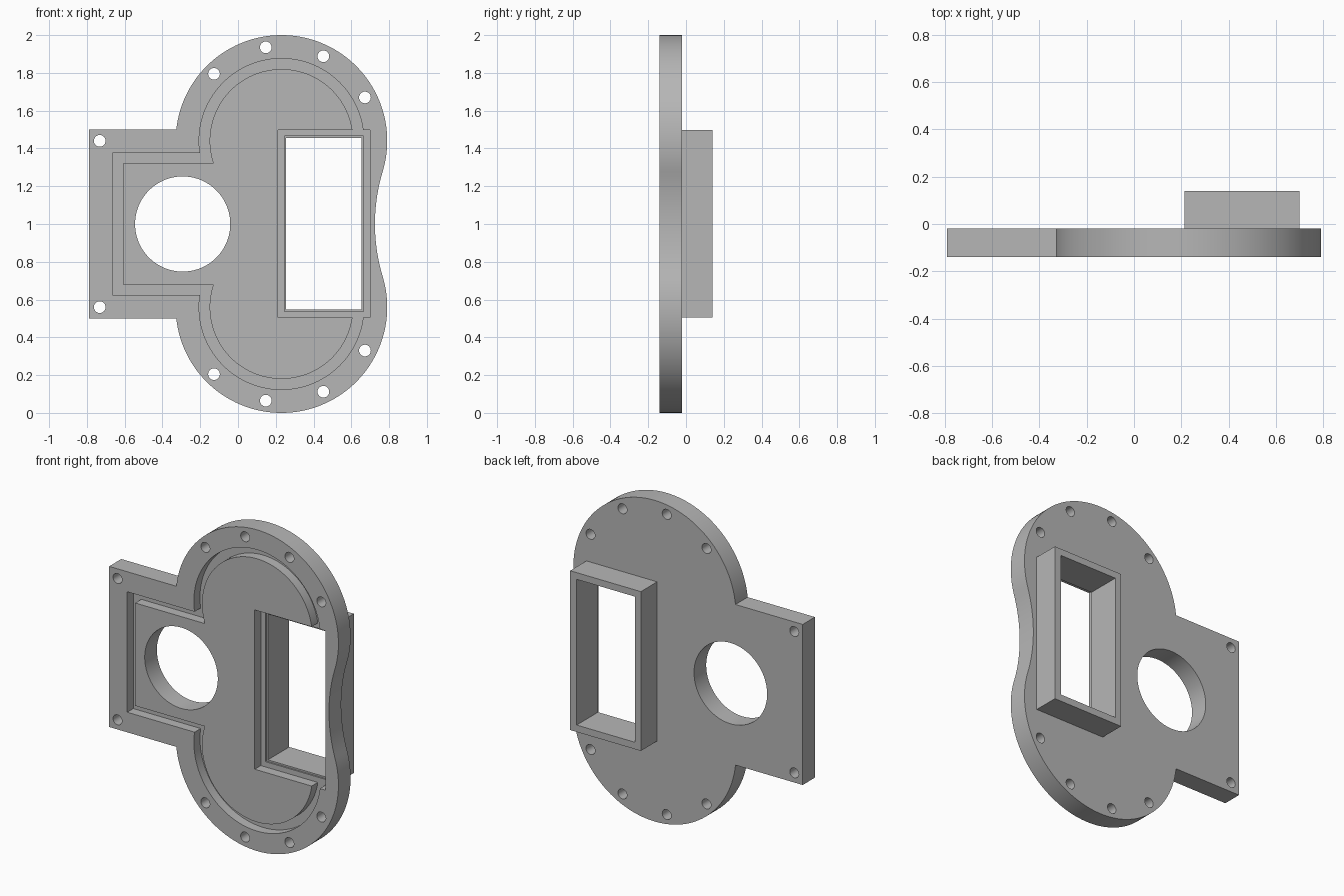
import bpy, bmesh
from math import sin, cos, asin, atan2, pi, radians

cube = bpy.data.objects.get("Cube")
if cube:
    bpy.data.objects.remove(cube, do_unlink=True)

grey = bpy.data.materials.new("plain grey")
grey.use_nodes = True
grey.diffuse_color = (0.47, 0.47, 0.47, 1)
grey.node_tree.nodes["Principled BSDF"].inputs["Base Color"].default_value = (0.47, 0.47, 0.47, 1)

FRONT, MID, BACK = -0.14, -0.02, 0.14   # plate front, plate back, frame back
LEDGE = -0.08                           # floor of the groove and window recess
CX, CZ = 0.23, 1.44                     # centre of the upper round lobe
R = 0.56                                # lobe radius
WAIST_X, WAIST_R = 1.685, 0.96          # circle that hollows the waist


def arc(cx, cz, r, a0, a1, n):
    return [(cx + r * cos(a0 + (a1 - a0) * i / n),
             cz + r * sin(a0 + (a1 - a0) * i / n)) for i in range(n + 1)]


def circle(cx, cz, r, n):
    return arc(cx, cz, r, 0, 2 * pi, n)[:-1]


def rect(x0, x1, z0, z1):
    return [(x0, z0), (x1, z0), (x1, z1), (x0, z1)]


def mirrored(half):
    """Close an upper half outline with its reflection about z = 1."""
    return half + [(x, 2 - z) for x, z in reversed(half) if abs(z - 1) > 1e-4]


def lobe(r, start, tab_x, tab_z):
    """Round lobe running into the square tab."""
    end = pi - asin((tab_z - CZ) / r)
    return arc(CX, CZ, r, start, end, 72) + [(tab_x, tab_z)]


def prism(name, loops, y0, y1):
    """Extrude closed x-z outlines from y0 to y1."""
    bm = bmesh.new()
    for loop in loops:
        face = bm.faces.new([bm.verts.new((x, y0, z)) for x, z in loop])
        out = bmesh.ops.extrude_face_region(bm, geom=[face], use_keep_orig=True)
        moved = [v for v in out["geom"] if isinstance(v, bmesh.types.BMVert)]
        bmesh.ops.translate(bm, verts=moved, vec=(0, y1 - y0, 0))
    bmesh.ops.recalc_face_normals(bm, faces=bm.faces)
    mesh = bpy.data.meshes.new(name)
    bm.to_mesh(mesh)
    bm.free()
    mesh.materials.append(grey)
    ob = bpy.data.objects.new(name, mesh)
    bpy.context.collection.objects.link(ob)
    return ob


def cut(ob, cutter):
    """Subtract the cutter, bake the result and discard the cutter."""
    mod = ob.modifiers.new("cut", "BOOLEAN")
    mod.operation = "DIFFERENCE"
    mod.solver = "EXACT"
    mod.object = cutter
    cutter.hide_render = True
    deps = bpy.context.evaluated_depsgraph_get()
    mesh = bpy.data.meshes.new_from_object(ob.evaluated_get(deps))
    ob.modifiers.clear()
    ob.data = mesh
    bpy.data.objects.remove(cutter, do_unlink=True)


def finish(ob):
    ob.data.shade_smooth()
    ob.data.set_sharp_from_angle(angle=radians(30))


# Plate: two round lobes, hollow waist on one side, square tab on the other
tangent = atan2(CZ - 1, WAIST_X - CX)
waist = arc(WAIST_X, 1, WAIST_R, pi, pi - tangent, 16)[:-1]
plate = prism("plate", [mirrored(waist + lobe(R, -tangent, -0.79, 1.5))], FRONT, MID)

# Seal groove following the outline
groove = prism("groove_cutter",
               [mirrored(lobe(0.436, asin(0.06 / 0.436), -0.665, 1.375))],
               FRONT - 0.05, LEDGE)
island = prism("island_cutter",
               [mirrored(lobe(0.38, asin(0.06 / 0.38), -0.61, 1.32))],
               FRONT - 0.1, LEDGE + 0.05)
cut(groove, island)
cut(plate, groove)

# Stepped window recess
window = rect(0.255, 0.655, 0.548, 1.455)
cut(plate, prism("recess_cutter", [rect(0.213, 0.70, 0.505, 1.497)], FRONT - 0.05, LEDGE))
cut(plate, prism("step_cutter", [rect(0.245, 0.665, 0.538, 1.465)], FRONT - 0.05, LEDGE + 0.01))
cut(plate, prism("window_cutter", [window], FRONT - 0.05, MID + 0.05))

# Large round port and the bolt holes
bolts = [(-0.732, 1.44), (-0.127, 1.795), (0.147, 1.935), (0.452, 1.888), (0.672, 1.67)]
holes = [circle(-0.293, 1, 0.252, 80)]
for x, z in bolts:
    holes += [circle(x, z, 0.031, 24), circle(x, 2 - z, 0.031, 24)]
cut(plate, prism("hole_cutter", holes, FRONT - 0.05, MID + 0.05))
finish(plate)

# Rectangular frame standing on the back
frame = prism("window_frame", [rect(0.213, 0.70, 0.505, 1.497)], MID, BACK)
cut(frame, prism("frame_cutter", [window], MID - 0.05, BACK + 0.05))
finish(frame)
